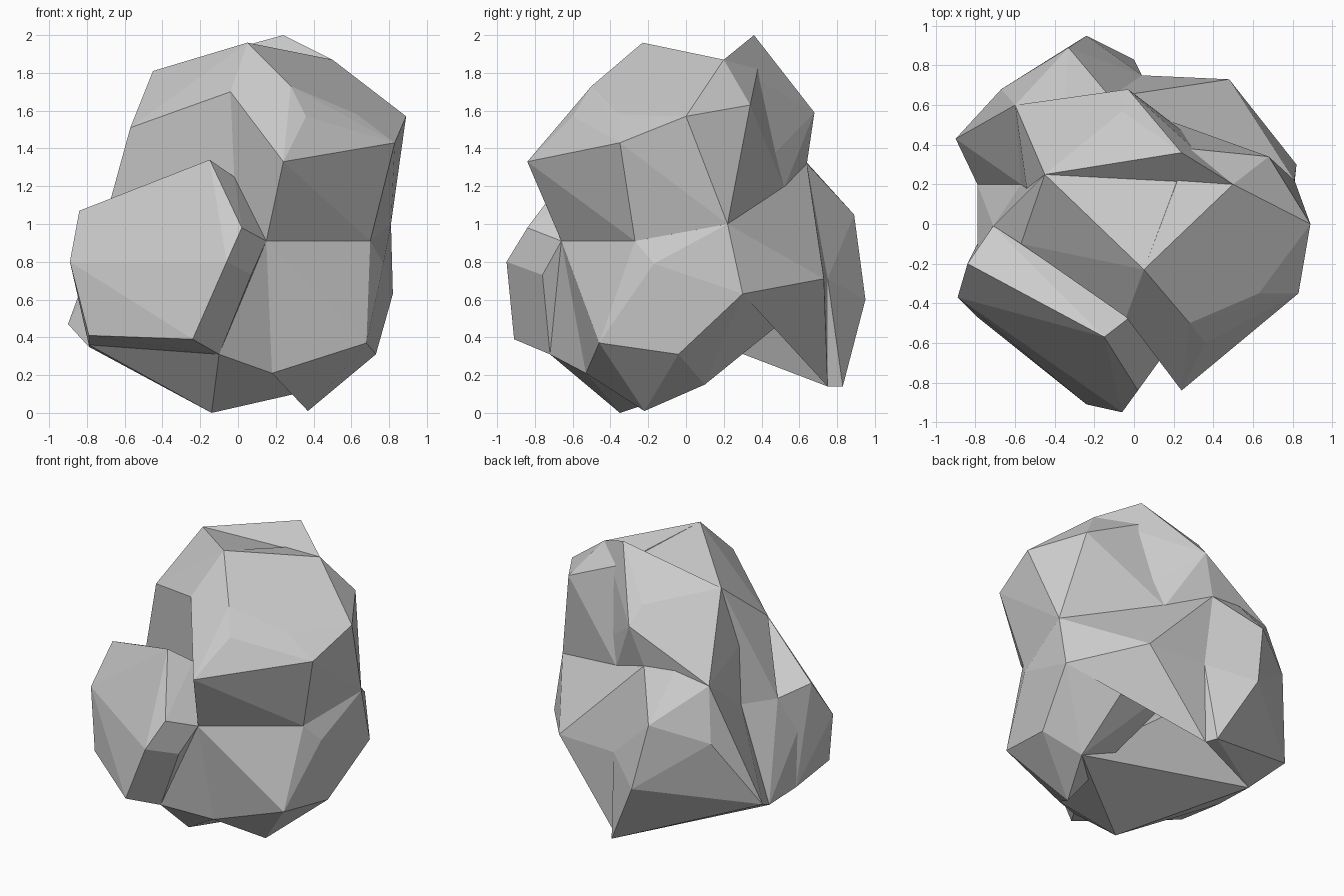
import bpy
import bmesh
import math
from mathutils import Vector

default_cube = bpy.data.objects.get("Cube")
if default_cube:
    bpy.data.objects.remove(default_cube, do_unlink=True)

# One plain stone colour
stone = bpy.data.materials.new("stone grey")
stone.use_nodes = True
grey = (0.6, 0.6, 0.6, 1)
stone.diffuse_color = grey
stone.node_tree.nodes["Principled BSDF"].inputs["Base Color"].default_value = grey


def at(x, y, z):
    """Corner position, given in hundredths of a unit."""
    return Vector((x, y, z)) / 100


def chiselled_rock(name, corners):
    """Make a flat-sided stone block by wrapping a hull around its corners."""
    bm = bmesh.new()
    for corner in corners:
        bm.verts.new(corner)
    bmesh.ops.convex_hull(bm, input=bm.verts[:])
    loose = [v for v in bm.verts if not v.link_faces]
    bmesh.ops.delete(bm, geom=loose, context="VERTS")
    # Merge nearly level triangles into broad chiselled facets
    bmesh.ops.dissolve_limit(bm, angle_limit=math.radians(4),
                             verts=bm.verts[:], edges=bm.edges[:])
    bmesh.ops.recalc_face_normals(bm, faces=bm.faces[:])
    mesh = bpy.data.meshes.new(name)
    bm.to_mesh(mesh)
    bm.free()
    mesh.materials.append(stone)
    rock = bpy.data.objects.new(name, mesh)
    bpy.context.collection.objects.link(rock)
    return rock


# Corners where neighbouring blocks meet
brow_front = at(5, -23, 196)
brow_side = at(50, 20, 187)
crown_front = at(-4, -47, 170)
crown_side = at(-54, 17, 140)
ridge_left = at(-45, 25, 181)
peak_foot = at(28, 38, 182)
ridge_foot = at(-12, 64, 132)
shoulder = at(-37, 39, 160)
shoulder_back = at(-60, 60, 129)
valley = at(-57, 20, 100)
waist_front = at(15, -66, 91)
waist_corner = at(70, -27, 91)
waist_side = at(81, 22, 100)
waist_rear = at(50, 27, 117)
waist_back = at(18, 52, 119)
slab_notch = at(-2, -47, 125)
slab_rear = at(-71, -1, 100)
slab_heel = at(-10, -72, 31)
slab_back = at(-79, -12, 75)
slab_tail = at(-79, -10, 36)
left_heel = at(-79, 20, 35)
front_sill = at(18, -53, 21)
under_side = at(52, 10, 15)
under_back = at(3, 75, 14)
under_notch = at(50, 47, 45)
back_ledge = at(4, 75, 71)
ledge_corner = at(48, 73, 71)
hip = at(82, 30, 63)

# Domed upper boulder, overhanging the front
chiselled_rock("upper_boulder", [
    brow_front, brow_side, crown_front, peak_foot, slab_notch,
    waist_front, waist_corner, waist_side, waist_rear, waist_back,
    at(24, -84, 133), at(83, -35, 143), at(89, 0, 157),
    at(68, 34, 163), at(36, -60, 157), at(28, -50, 173),
    at(63, -35, 158),
])

# Left flank of the upper boulder
chiselled_rock("upper_left_flank", [
    brow_front, brow_side, crown_front, crown_side, ridge_left,
    valley, slab_notch, slab_rear, waist_back,
    at(-57, -10, 151), at(-45, -7, 159),
])

# Pointed ridge rising behind the dome
chiselled_rock("rear_ridge", [
    brow_side, peak_foot, crown_side, ridge_left, ridge_foot,
    shoulder, shoulder_back, valley, waist_rear, waist_back,
    at(24, 36, 200), at(-6, 57, 171), at(-3, 68, 159),
])

# Broad lower boulder
chiselled_rock("lower_boulder", [
    waist_front, waist_corner, waist_side, waist_rear, waist_back,
    ridge_foot, front_sill, under_side, under_notch, back_ledge,
    ledge_corner, hip, at(77, -17, 79), at(68, -46, 37),
    at(73, -4, 31), at(37, -22, 1),
])

# Wedge under the front slab
chiselled_rock("base_wedge", [
    slab_heel, front_sill, waist_front, under_side, left_heel,
    slab_rear, slab_back, slab_tail, slab_notch, valley,
    at(-14, -35, 0),
])

# Skirt hanging below the back ledge
chiselled_rock("back_skirt", [
    under_notch, under_back, back_ledge, ledge_corner, hip,
])

# Tall boulder at the back
chiselled_rock("back_boulder", [
    shoulder, shoulder_back, ridge_foot, valley, left_heel,
    under_back, back_ledge, at(0, 83, 14),
    at(-67, 68, 93), at(-33, 89, 105), at(-24, 95, 60),
    at(-90, 43, 47),
])

# Leaning slab across the front
chiselled_rock("front_slab", [
    slab_notch, slab_rear, slab_heel, slab_back, slab_tail, waist_front,
    at(-84, -20, 107), at(-15, -57, 134), at(2, -84, 98),
    at(-6, -95, 80), at(-24, -91, 39), at(-89, -37, 80),
    at(-79, -47, 41), at(7, -76, 73),
])
